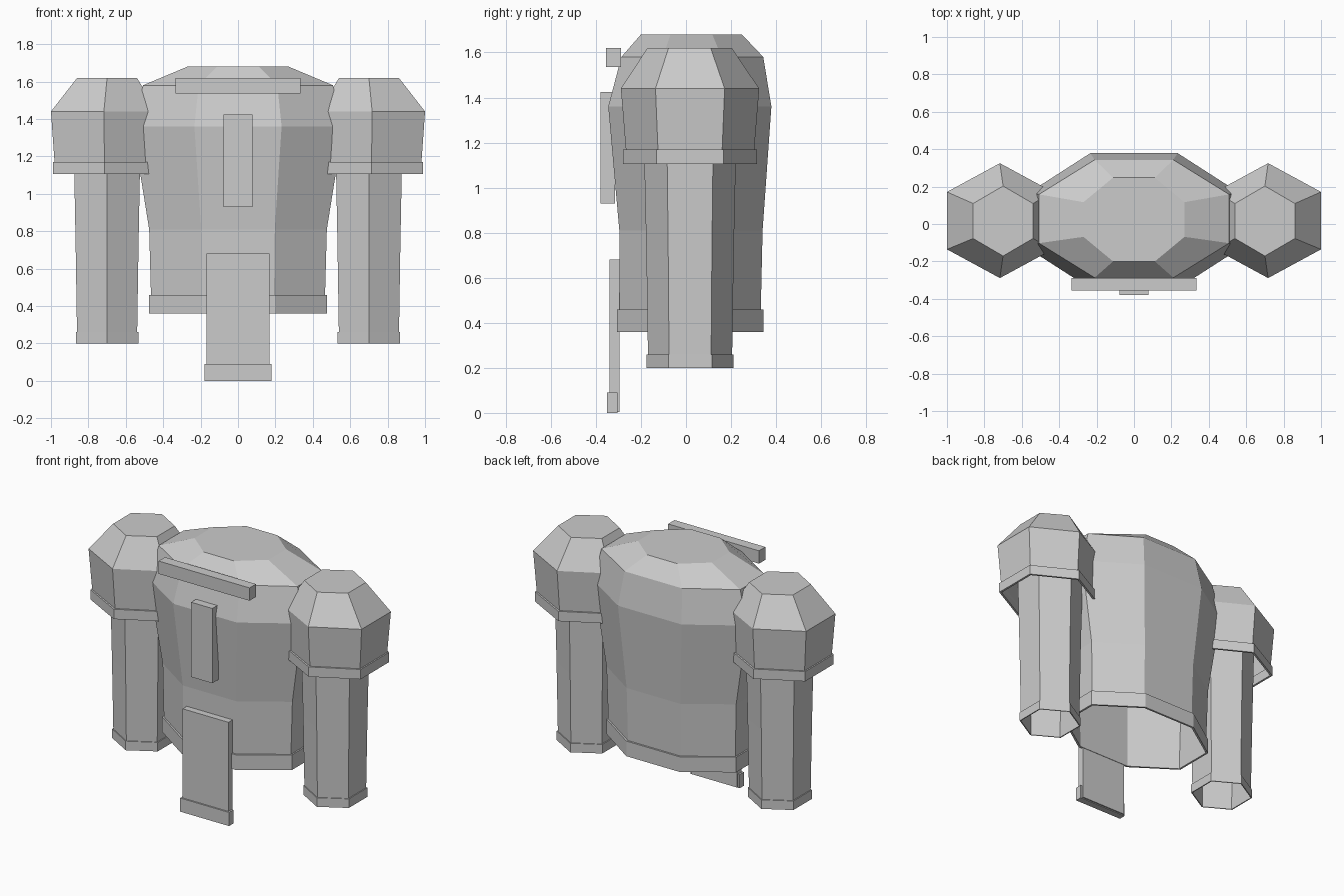
import bpy, bmesh, math

if "Cube" in bpy.data.objects:
    bpy.data.objects.remove(bpy.data.objects["Cube"])

grey = bpy.data.materials.new("plain_grey")
grey.diffuse_color = (0.6, 0.6, 0.6, 1)
grey.use_nodes = True
grey.node_tree.nodes["Principled BSDF"].inputs["Base Color"].default_value = grey.diffuse_color


def finish(bm, name, mirror=False):
    bmesh.ops.recalc_face_normals(bm, faces=bm.faces)
    mesh = bpy.data.meshes.new(name)
    bm.to_mesh(mesh)
    bm.free()
    mesh.materials.append(grey)
    ob = bpy.data.objects.new(name, mesh)
    bpy.context.collection.objects.link(ob)
    if mirror:
        ob.modifiers.new("mirror_x", "MIRROR").use_clip = False
    return ob


def loft(name, sides, start, rings, cap=False, closed=False, mirror=False):
    """Skin flat-faced rings (z, centre x, centre y, half width, half depth)."""
    bm = bmesh.new()
    angles = [math.radians(start) + math.tau * i / sides for i in range(sides)]
    mx = max(math.cos(a) for a in angles)
    my = max(math.sin(a) for a in angles)
    loops = [[bm.verts.new((cx + hx * math.cos(a) / mx, cy + hy * math.sin(a) / my, z))
              for a in angles] for z, cx, cy, hx, hy in rings]
    pairs = list(zip(loops, loops[1:]))
    if closed:
        pairs.append((loops[-1], loops[0]))
    for lo, hi in pairs:
        for i in range(sides):
            j = (i + 1) % sides
            bm.faces.new((lo[i], lo[j], hi[j], hi[i]))
    if cap:
        bm.faces.new(loops[-1])
    return finish(bm, name, mirror)


def band(name, sides, start, z0, z1, cx, cy, hx, hy, t, mirror=False):
    """Closed trim ring standing proud of a shell by t."""
    loft(name, sides, start,
         [(z0, cx, cy, hx - t, hy - t), (z0, cx, cy, hx, hy),
          (z1, cx, cy, hx, hy), (z1, cx, cy, hx - t, hy - t)],
         closed=True, mirror=mirror)


def plate(name, hx, y0, y1, z0, z1):
    bm = bmesh.new()
    bmesh.ops.create_cube(bm, size=1)
    for v in bm.verts:
        v.co = (v.co.x * 2 * hx, y0 + (v.co.y + .5) * (y1 - y0),
                z0 + (v.co.z + .5) * (z1 - z0))
    finish(bm, name)


# Eight-sided torso, open below, with a hem
loft("torso", 8, 22.5, [
    (0.37, 0, 0.018, 0.463, 0.312),
    (0.81, 0, 0.022, 0.475, 0.318),
    (1.36, 0, 0.017, 0.563, 0.362),
    (1.58, 0, 0.028, 0.508, 0.315),
    (1.68, 0, 0.024, 0.270, 0.224)], cap=True)
band("torso_hem", 8, 22.5, 0.36, 0.46, 0, 0.019, 0.475, 0.325, 0.013)

# Six-sided shoulders with trim
loft("shoulders", 6, 30, [
    (1.11, 0.714, 0.018, 0.263, 0.280),
    (1.17, 0.714, 0.018, 0.267, 0.285),
    (1.44, 0.717, 0.018, 0.283, 0.307),
    (1.62, 0.700, 0.016, 0.160, 0.187)], cap=True, mirror=True)
band("shoulder_trim", 6, 30, 1.105, 1.17, 0.714, 0.018, 0.276, 0.298, 0.014, True)

# Six-sided sleeves with cuffs
loft("sleeves", 6, 30, [
    (0.205, 0.70, 0.018, 0.160, 0.186),
    (0.72, 0.70, 0.018, 0.168, 0.194),
    (1.25, 0.70, 0.018, 0.178, 0.206)], mirror=True)
band("sleeve_cuffs", 6, 30, 0.20, 0.26, 0.70, 0.018, 0.167, 0.193, 0.007, True)

# Front plates
plate("collar_bar", 0.333, -0.355, -0.288, 1.535, 1.62)
plate("chest_strip", 0.078, -0.38, -0.315, 0.93, 1.425)
plate("front_panel", 0.168, -0.34, -0.296, 0.005, 0.68)
plate("front_panel_trim", 0.179, -0.35, -0.305, 0.0, 0.09)
